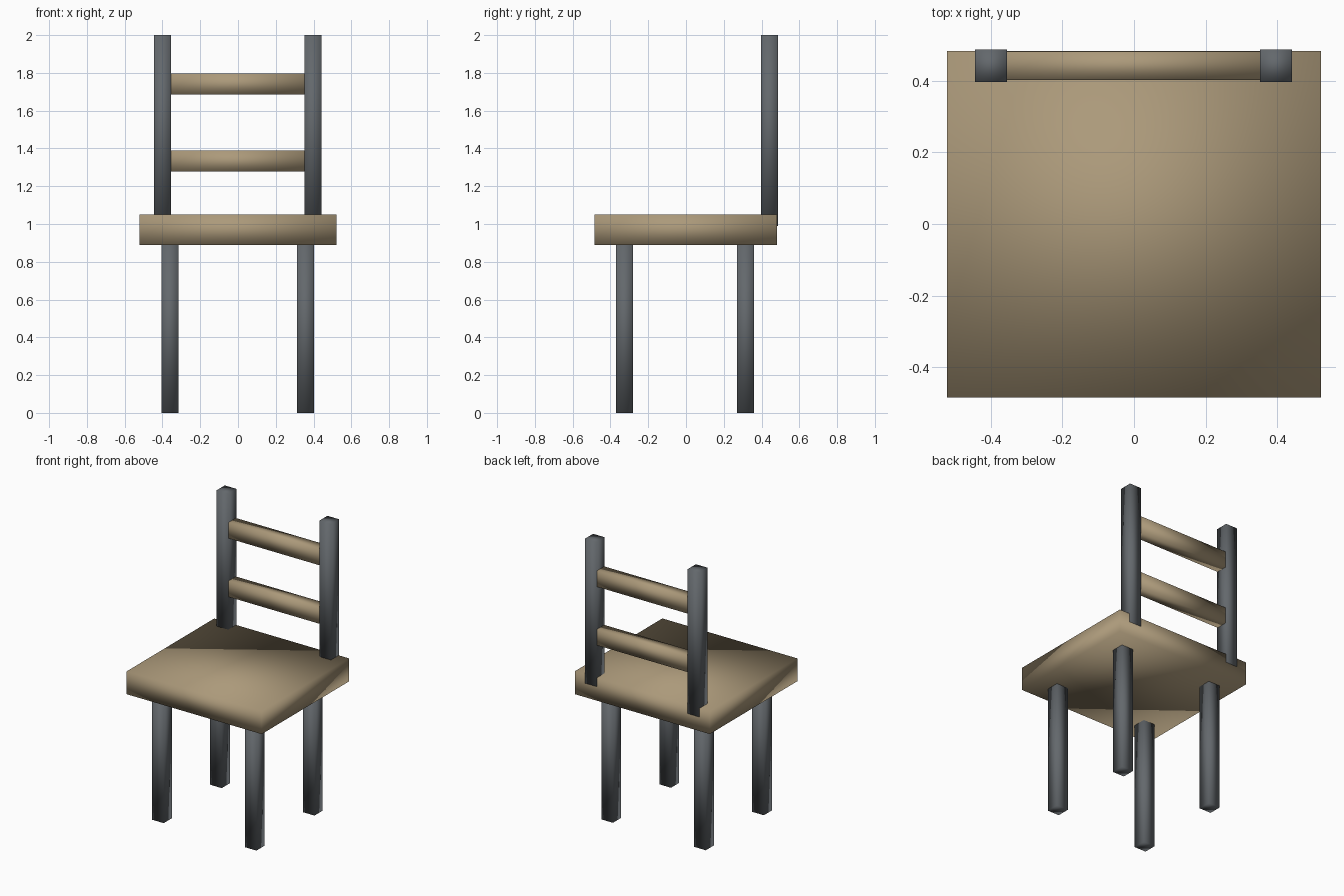
import bpy
import bmesh
from mathutils import Vector

default = bpy.data.objects.get("Cube")
if default:
    bpy.data.objects.remove(default, do_unlink=True)


def make_material(name, rgb):
    mat = bpy.data.materials.new(name)
    mat.use_nodes = True
    color = (*rgb, 1.0)
    mat.diffuse_color = color
    shader = next(n for n in mat.node_tree.nodes if n.type == "BSDF_PRINCIPLED")
    shader.inputs["Base Color"].default_value = color
    shader.inputs["Roughness"].default_value = 0.8
    return mat


def box(name, low, high, mat):
    """Softly shaded box between two opposite corners."""
    low, high = Vector(low), Vector(high)
    center, size = (low + high) / 2, high - low
    bm = bmesh.new()
    bmesh.ops.create_cube(bm, size=1.0)
    bmesh.ops.scale(bm, vec=size, verts=bm.verts)
    for face in bm.faces:
        face.smooth = True
    mesh = bpy.data.meshes.new(name)
    bm.to_mesh(mesh)
    bm.free()
    mesh.materials.append(mat)
    obj = bpy.data.objects.new(name, mesh)
    obj.location = center
    bpy.context.collection.objects.link(obj)
    return obj


wood = make_material("tan wood", (0.41, 0.32, 0.195))
steel = make_material("dark grey", (0.125, 0.138, 0.15))

HALF = 0.045  # half thickness of legs and posts

# Seat slab
box("seat", (-0.522, -0.484, 0.89), (0.522, 0.483, 1.05), wood)

# Four legs
for side, x in (("right", -0.361), ("left", 0.357)):
    for end, y in (("front", -0.325), ("back", 0.316)):
        box(f"{end}_{side}_leg", (x - HALF, y - HALF, 0),
            (x + HALF, y + HALF, 0.9), steel)

# Back posts, standing slightly proud of the seat's rear edge
for side, x in (("right", -0.399), ("left", 0.396)):
    box(f"{side}_back_post", (x - HALF, 0.397, 0.99),
        (x + HALF, 0.487, 2.0), steel)

# Cross slats between the posts
for name, z in (("lower_slat", 1.277), ("upper_slat", 1.686)):
    box(name, (-0.356, 0.402, z), (0.353, 0.482, z + 0.112), wood)
